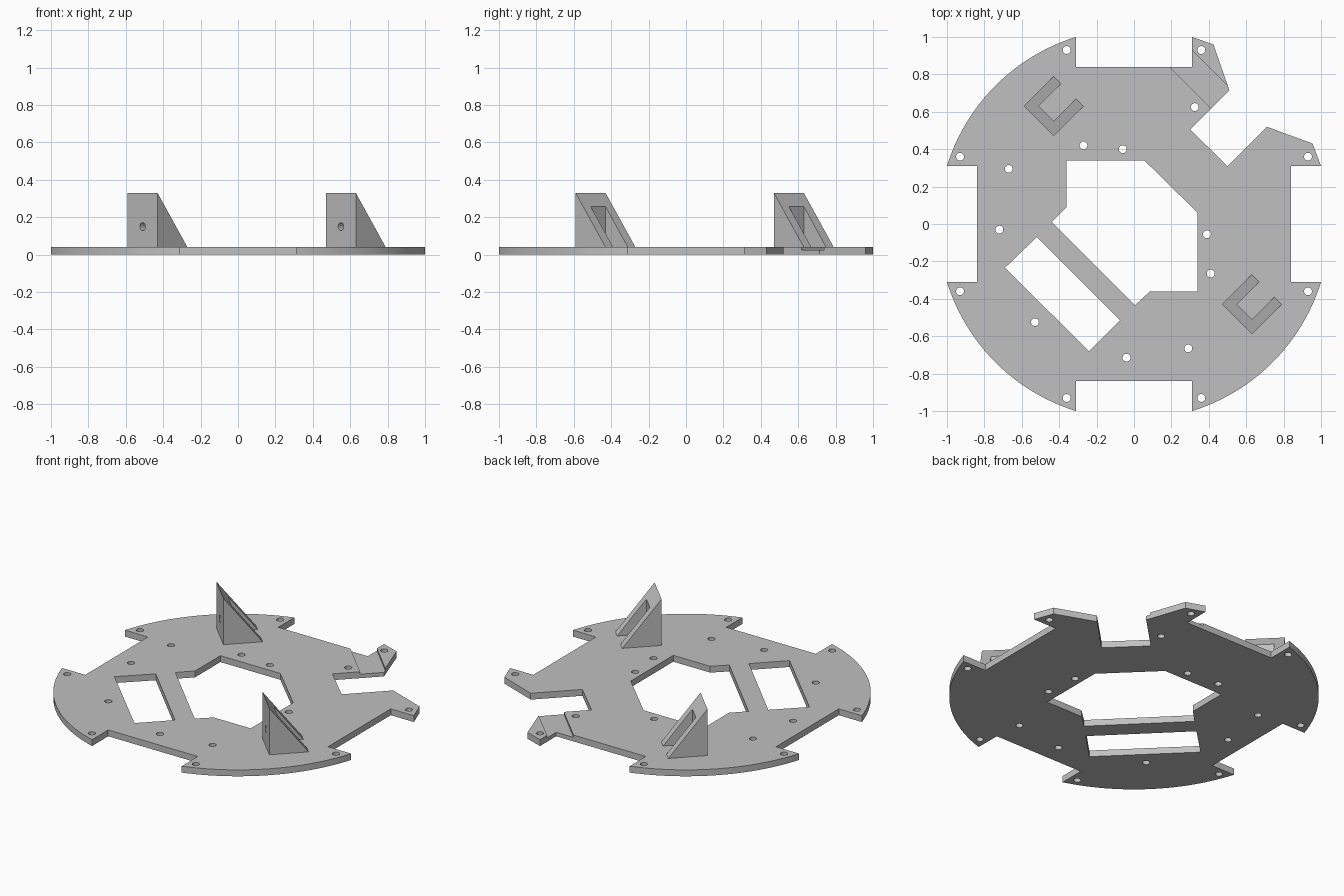
import bpy, bmesh
from math import sin, cos, pi, atan2, hypot, radians
from mathutils import Vector

cube = bpy.data.objects.get("Cube")
if cube:
    bpy.data.objects.remove(cube)

grey = bpy.data.materials.new("plain_grey")
grey.use_nodes = True
grey.diffuse_color = (0.53, 0.53, 0.53, 1)
grey.node_tree.nodes["Principled BSDF"].inputs["Base Color"].default_value = grey.diffuse_color

T = 0.04       # plate thickness
HOLE = 0.021   # screw hole radius


def prisms(name, shapes):
    """One object made of prisms, each a 3D outline pushed along a vector."""
    bm = bmesh.new()
    for outline, push in shapes:
        face = bm.faces.new([bm.verts.new(p) for p in outline])
        grown = bmesh.ops.extrude_face_region(bm, geom=[face])["geom"]
        bmesh.ops.translate(bm, vec=Vector(push),
                            verts=[g for g in grown if isinstance(g, bmesh.types.BMVert)])
    bmesh.ops.recalc_face_normals(bm, faces=bm.faces)
    mesh = bpy.data.meshes.new(name)
    bm.to_mesh(mesh)
    bm.free()
    mesh.materials.append(grey)
    obj = bpy.data.objects.new(name, mesh)
    bpy.context.collection.objects.link(obj)
    return obj


def flat(points, z0, z1):
    return [(x, y, z0) for x, y in points], (0, 0, z1 - z0)


def ring(x, y, r, n=24):
    return [(x + r * cos(2 * pi * i / n), y + r * sin(2 * pi * i / n)) for i in range(n)]


def arc(start, end, n=24):
    """Points on the rim from start to end, counter-clockwise."""
    r = hypot(*start)
    a, b = atan2(start[1], start[0]), atan2(end[1], end[0])
    b += 2 * pi if b < a else 0
    return [(r * cos(a + (b - a) * i / n), r * sin(a + (b - a) * i / n)) for i in range(n + 1)]


def cut(obj, shapes):
    cutter = prisms("cutter", shapes)
    cutter.hide_render = True
    mod = obj.modifiers.new("cut", "BOOLEAN")
    mod.operation, mod.solver, mod.object = "DIFFERENCE", "EXACT", cutter
    bpy.context.view_layer.update()
    graph = bpy.context.evaluated_depsgraph_get()
    result = bpy.data.meshes.new_from_object(obj.evaluated_get(graph))
    obj.modifiers.clear()
    obj.data = result
    bpy.data.objects.remove(cutter)


# Base plate: round rim, three square notches and a forked back left corner
E, N = 0.31, 0.84
outline = arc((E, -1), (1, -E))
outline += [(N, -E), (N, E), (1, E), (0.955, 0.43), (0.71, 0.52), (0.5, 0.31),
            (0.3, 0.505), (0.51, 0.715), (0.425, 0.96), (E, 1), (E, N), (-E, N)]
outline += arc((-E, 1), (-1, E)) + [(-N, E), (-N, -E)]
outline += arc((-1, -E), (-E, -1)) + [(-E, -N), (E, -N)]
plate = prisms("base_plate", [flat(outline, 0, T)])

# Centre opening, slanted slot and screw holes
opening = [(-0.36, 0.34), (0.055, 0.34), (0.34, 0.06), (0.34, -0.36),
           (0.085, -0.36), (0.005, -0.435), (-0.44, 0.01), (-0.36, 0.09)]
slot = [(-0.69, -0.235), (-0.52, -0.07), (-0.075, -0.515), (-0.24, -0.68)]
holes = [(sx * a, sy * b) for sx in (1, -1) for sy in (1, -1)
         for a, b in ((0.36, 0.93), (0.93, 0.36))]
holes += [(0.325, 0.625), (-0.27, 0.42), (-0.06, 0.4), (-0.67, 0.295), (-0.72, -0.03),
          (0.39, -0.055), (0.41, -0.265), (-0.53, -0.525), (-0.04, -0.715), (0.29, -0.665)]
through = [opening, slot] + [ring(x, y, HOLE) for x, y in holes]
cut(plate, [flat(p, -0.1, 0.2) for p in through])

# Shallow groove across the fork prong
groove = [(0.1, 0.93), (0.2, 1.04), (0.57, 0.67), (0.465, 0.565)]
cut(plate, [flat(groove, 0.025, 0.2)])

# Two wedge brackets: sloped side walls, upright back wall with a screw hole
H, W = 0.113, 0.056
for name, x, y in (("front_bracket", 0.63, -0.43), ("back_bracket", -0.43, 0.63)):
    side = [(-H, -H, T), (H, -H, T), (-H, -H, 0.33)]
    bracket = prisms(name, [(side, (0, 2 * H, 0))])
    cut(bracket, [flat([(-W, -W), (H * 2, -W), (H * 2, W), (-W, W)], -0.1, 0.5)])
    bore = [(-0.2, u, v) for u, v in ring(0, 0.15, HOLE)]
    cut(bracket, [(bore, (0.2, 0, 0))])
    bracket.location = (x, y, 0)
    bracket.rotation_euler.z = radians(45)
